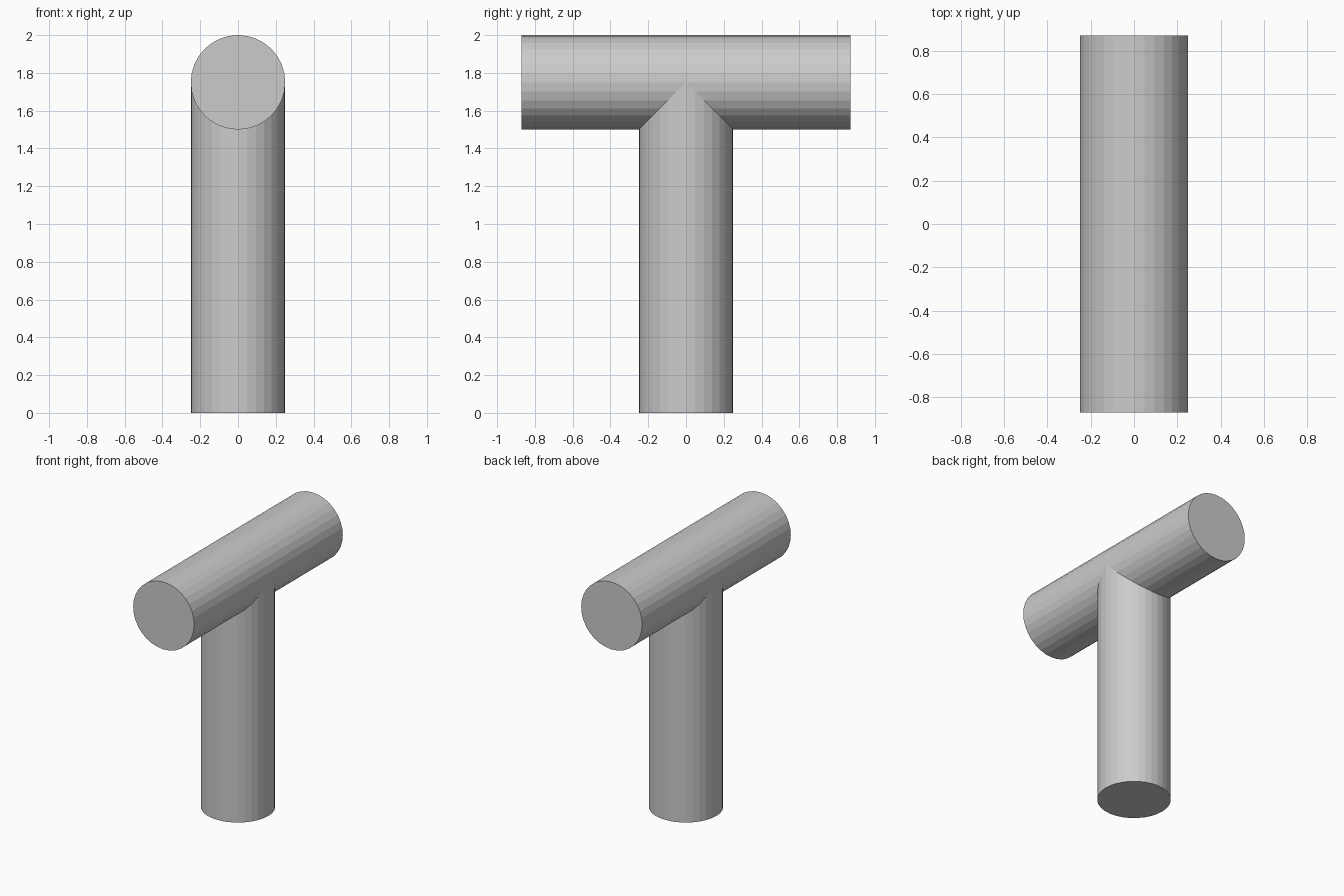
import bpy, bmesh
from math import sin, cos, pi

if "Cube" in bpy.data.objects:
    bpy.data.objects.remove(bpy.data.objects["Cube"])

R, AXIS_Z, HALF_LEN, N = 0.25, 1.75, 0.871, 32
bm = bmesh.new()


def tube(end, joint):
    """Capped tube from an outer ring to an open, mitred ring at the joint."""
    angles = [2 * pi * i / N for i in range(N)]
    a = [bm.verts.new(end(R * cos(t), R * sin(t))) for t in angles]
    b = [bm.verts.new(joint(R * cos(t), R * sin(t))) for t in angles]
    bm.faces.new(a)
    for i in range(N):
        j = (i + 1) % N
        bm.faces.new((a[i], a[j], b[j], b[i]))


# Upright stem, its top mitred to follow the bar
tube(lambda u, v: (u, v, 0), lambda u, v: (u, v, AXIS_Z - abs(v)))

# Two halves of the crossbar, mitred below where the stem joins
for s in (-1, 1):
    tube(lambda u, v: (u, s * HALF_LEN, AXIS_Z + v),
         lambda u, v: (u, s * max(0, -v), AXIS_Z + v))

# Weld the joint and dissolve the seam over the top of the bar
bmesh.ops.remove_doubles(bm, verts=bm.verts, dist=1e-4)
seam = [e for e in bm.edges
        if all(abs(v.co.y) < 1e-4 and v.co.z > AXIS_Z - 1e-4 for v in e.verts)]
bmesh.ops.dissolve_edges(bm, edges=seam, use_verts=False)
bmesh.ops.recalc_face_normals(bm, faces=bm.faces)

mesh = bpy.data.meshes.new("tee_post")
bm.to_mesh(mesh)
bm.free()
bpy.context.collection.objects.link(bpy.data.objects.new("tee_post", mesh))
